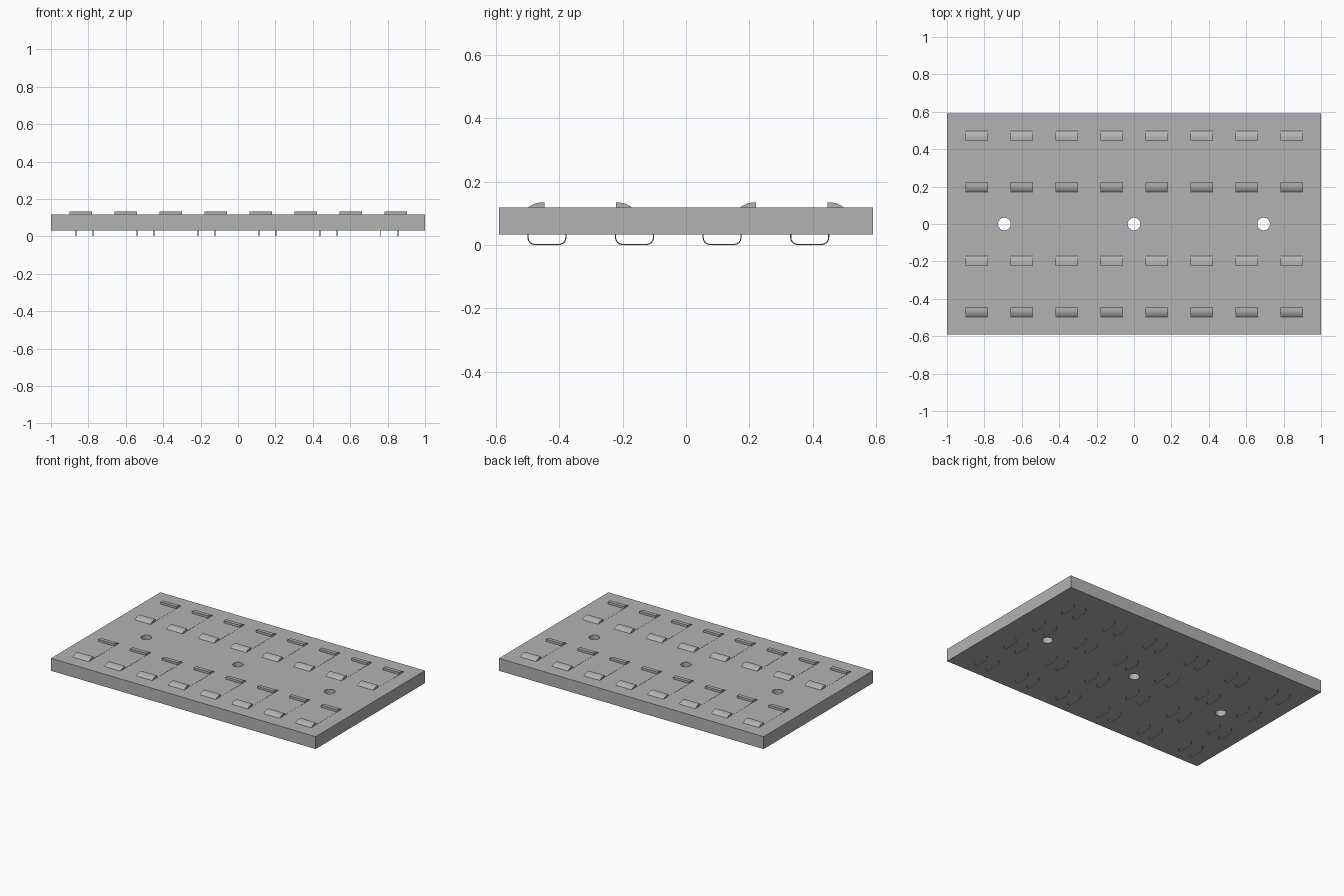
import bpy, bmesh
from math import sin, cos, pi

if "Cube" in bpy.data.objects:
    bpy.data.objects.remove(bpy.data.objects["Cube"])

Z0, Z1 = 0.033, 0.118

# Dark grey finish shared by all parts
grey = bpy.data.materials.new("dark_grey")
grey.diffuse_color = (.45, .45, .45, 1)
grey.use_nodes = True
grey.node_tree.nodes["Principled BSDF"].inputs["Base Color"].default_value = grey.diffuse_color


def link(name, data):
    ob = bpy.data.objects.new(name, data)
    bpy.context.collection.objects.link(ob)
    data.materials.append(grey)
    return ob


def add_spline(cu, pts, cyclic):
    s = cu.splines.new('POLY')
    s.points.add(len(pts) - 1)
    for p, co in zip(s.points, pts):
        p.co = (*co, 1)
    s.use_cyclic_u = cyclic
    s.use_smooth = False


# Base plate with three round mounting holes
cu = bpy.data.curves.new("base_plate", 'CURVE')
cu.dimensions = '2D'
cu.fill_mode = 'BOTH'
cu.extrude = (Z1 - Z0) / 2
add_spline(cu, [(-1, -.59, 0), (1, -.59, 0), (1, .59, 0), (-1, .59, 0)], True)
for cx in (-.693, 0, .693):
    add_spline(cu, [(cx + .034 * cos(2 * pi * i / 32), .034 * sin(2 * pi * i / 32), 0)
                    for i in range(32)], True)
plate = link("base_plate", cu)
plate.location.z = (Z0 + Z1) / 2


def prism(bm, profile, x0, x1):
    a = [bm.verts.new((x0, y, z)) for y, z in profile]
    b = [bm.verts.new((x1, y, z)) for y, z in profile]
    bm.faces.new(a)
    bm.faces.new(b[::-1])
    n = len(a)
    for i in range(n):
        bm.faces.new((a[i], b[i], b[(i + 1) % n], a[(i + 1) % n]))


# Clip: low strip between two ramped catches, repeated along x and mirrored in y
base = Z1 - .004
ramp = [(.164, base), (.164, Z1), (.161, Z1 + .003), (.153, Z1 + .008), (.144, Z1 + .0125),
        (.133, Z1 + .0155), (.113, Z1 + .016), (.113, base)]
mid = .3345
bm = bmesh.new()
for s in (-1, 1):
    prism(bm, [(mid + s * y, z) for y, z in ramp], -.90, -.78)
prism(bm, [(mid - .113, base), (mid - .113, Z1 + .001), (mid + .113, Z1 + .001), (mid + .113, base)],
      -.90, -.78)
bmesh.ops.recalc_face_normals(bm, faces=bm.faces)
me = bpy.data.meshes.new("clips")
bm.to_mesh(me)
bm.free()
clips = link("clips", me)
arr = clips.modifiers.new("columns", 'ARRAY')
arr.use_relative_offset = False
arr.use_constant_offset = True
arr.constant_offset_displace = (.2405, 0, 0)
arr.count = 8
mir = clips.modifiers.new("rows", 'MIRROR')
mir.use_axis = (False, True, False)

# Thin rounded wire loops under the plate, in pairs
cu = bpy.data.curves.new("wire_loops", 'CURVE')
cu.dimensions = '3D'
cu.bevel_depth = .0018
cu.bevel_resolution = 0
r, w, zb = .022, .12, .0018
half = [(0, Z0 + .003)] + [(r - r * cos(a * pi / 8), zb + r - r * sin(a * pi / 8)) for a in range(5)]
loop = half + [(w - y, z) for y, z in reversed(half)]
for i in range(6):
    for j in range(4):
        for dx in (0, .091):
            add_spline(cu, [(-.866 + .326 * i + dx, -.499 + .2765 * j + y, z) for y, z in loop], False)
link("wire_loops", cu)
